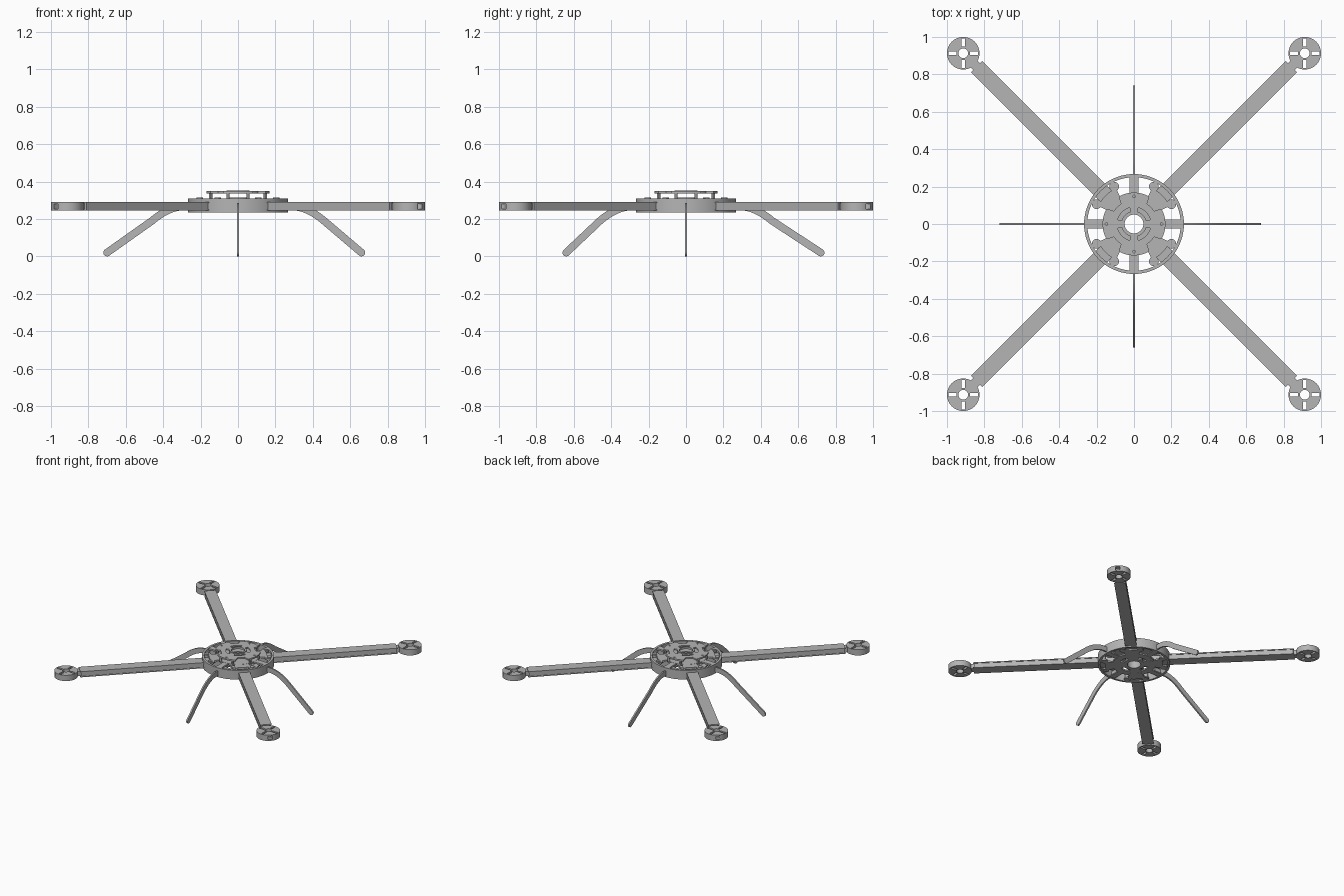
import bpy, bmesh
from math import cos, sin, pi, radians, degrees, hypot, atan2
from mathutils import Matrix, Vector

if "Cube" in bpy.data.objects:
    bpy.data.objects.remove(bpy.data.objects["Cube"], do_unlink=True)

GREY = (0.46, 0.46, 0.46, 1)
mat = bpy.data.materials.new("frame_grey")
mat.use_nodes = True
mat.diffuse_color = GREY
mat.node_tree.nodes["Principled BSDF"].inputs["Base Color"].default_value = GREY
parts = []


# ---- outline helpers (2D point lists) ----
def arc(r, a0, a1, n=12, c=(0, 0)):
    angles = [radians(a0 + (a1 - a0) * i / n) for i in range(n + 1)]
    return [(c[0] + r * cos(a), c[1] + r * sin(a)) for a in angles]


def circle(r, c=(0, 0), n=48):
    return arc(r, 0, 360, n, c)[:-1]


def sector(r0, r1, a0, a1):
    return arc(r0, a0, a1) + arc(r1, a1, a0)


def rect(x0, x1, y0, y1):
    return [(x0, y0), (x1, y0), (x1, y1), (x0, y1)]


def turn(deg, pts):
    a = radians(deg)
    return [(x * cos(a) - y * sin(a), x * sin(a) + y * cos(a)) for x, y in pts]


def plate(name, outlines, z0, z1, matrix=Matrix()):
    """Extruded flat shape; outlines inside the first one become holes."""
    cu = bpy.data.curves.new(name, "CURVE")
    cu.dimensions = "2D"
    cu.fill_mode = "BOTH"
    cu.extrude = (z1 - z0) / 2
    for pts in outlines:
        sp = cu.splines.new("POLY")
        sp.points.add(len(pts) - 1)
        for p, (x, y) in zip(sp.points, pts):
            p.co = (x, y, 0, 1)
        sp.use_cyclic_u = True
    tmp = bpy.data.objects.new(name + "_outline", cu)
    bpy.context.scene.collection.objects.link(tmp)
    dg = bpy.context.evaluated_depsgraph_get()
    me = bpy.data.meshes.new_from_object(tmp.evaluated_get(dg))
    bpy.data.objects.remove(tmp, do_unlink=True)
    bm = bmesh.new()
    bm.from_mesh(me)
    bmesh.ops.remove_doubles(bm, verts=bm.verts, dist=1e-5)
    bmesh.ops.translate(bm, verts=bm.verts, vec=(0, 0, (z0 + z1) / 2))
    bmesh.ops.transform(bm, verts=bm.verts, matrix=matrix)
    bmesh.ops.recalc_face_normals(bm, faces=bm.faces)
    bm.to_mesh(me)
    bm.free()
    me.name = name
    me.materials.clear()
    me.materials.append(mat)
    ob = bpy.data.objects.new(name, me)
    bpy.context.scene.collection.objects.link(ob)
    parts.append(ob)
    return ob


# ---- hub: outer ring, bottom plate, middle plate, centre tube ----
plate("hub_ring", [circle(0.267, n=72), circle(0.25, n=72)], 0.235, 0.31)
plate("bottom_plate", [circle(0.16), circle(0.05)]
      + [sector(0.08, 0.11, a - 20, a + 20) for a in (0, 90, 180, 270)], 0.236, 0.247)
plate("middle_plate", [circle(0.16), circle(0.05)], 0.296, 0.309)
plate("centre_tube", [circle(0.062), circle(0.05)], 0.236, 0.314)

# ---- top plate with a notch over each arm ----
top = []
for a in (0, 90, 180, 270):
    top += arc(0.168, a - 29, a + 29) + arc(0.128, a + 33, a + 57)
holes = [circle(0.05)]
for a in (0, 90, 180, 270):
    holes.append(sector(0.068, 0.09, a + 15, a + 75))
    holes.append(circle(0.007, arc(0.148, a, a, 1)[0], 12))
plate("top_plate", [top] + holes, 0.337, 0.349)
plate("top_collar", [circle(0.062), circle(0.05)], 0.337, 0.353)

# ---- spokes, clamp pads, bolts and standoffs, repeated per quarter ----
for q in range(4):
    a = 90 * q
    spin = Matrix.Rotation(radians(a), 4, "Z")
    for level, (z0, z1) in {"upper": (0.295, 0.308), "lower": (0.237, 0.246)}.items():
        plate(f"{level}_spoke_{q}", [rect(0.14, 0.255, -0.023, 0.023)], z0, z1, spin)
        plate(f"{level}_pad_{q}", [sector(0.13, 0.215, 27, 63)], z0 - 0.002, z1, spin)
        for b in (28, 62):
            ear = arc(0.226, b, b, 1)[0]
            plate(f"{level}_pad_ear_{q}_{b}", [circle(0.026, ear, 20)], z0 - 0.002, z1, spin)
    for b in (28, 62):
        bolt = arc(0.232, b, b, 1)[0]
        plate(f"bolt_{q}_{b}", [circle(0.017, bolt, 16)], 0.234, 0.314, spin)
    for b in (-20, 20):
        post = arc(0.156, b, b, 1)[0]
        plate(f"standoff_{q}_{b}", [circle(0.009, post, 12)], 0.3, 0.34, spin)

# ---- arms: box core with thin flanges, and a narrow neck to the pod ----
POD = 0.913
for q in range(4):
    a = 45 + 90 * q
    spin = Matrix.Rotation(radians(a), 4, "Z")
    plate(f"arm_core_{q}", [rect(0.11, 1.185, -0.038, 0.038)], 0.248, 0.287, spin)
    plate(f"arm_top_flange_{q}", [rect(0.11, 1.19, -0.043, 0.043)], 0.284, 0.291, spin)
    plate(f"arm_bottom_flange_{q}", [rect(0.11, 1.19, -0.043, 0.043)], 0.245, 0.251, spin)
    plate(f"arm_neck_{q}", [rect(1.18, 1.215, -0.026, 0.026)], 0.249, 0.286, spin)

    # motor pod with cross slots, shaft hole and a window in the outer wall
    sx, sy = (1 if cos(radians(a)) > 0 else -1), (1 if sin(radians(a)) > 0 else -1)
    move = Matrix.Translation((POD * sx, POD * sy, 0))
    slots = [turn(s, rect(0.036, 0.079, -0.009, 0.009)) for s in (0, 90, 180, 270)]
    pod = plate(f"motor_pod_{q}", [circle(0.087), circle(0.026, n=32)] + slots,
                0.244, 0.291, move)
    cutter = plate(f"pod_window_cutter_{q}", [rect(0.055, 0.12, -0.016, 0.016)],
                   0.254, 0.281, move @ spin)
    parts.remove(cutter)
    cutter.hide_render = True
    cutter.hide_viewport = True
    mod = pod.modifiers.new("window", "BOOLEAN")
    mod.operation = "DIFFERENCE"
    mod.solver = "EXACT"
    mod.object = cutter


# ---- landing legs: a bent strip with a rounded foot ----
def leg_outline(reach, half=0.02):
    foot = Vector((reach - half, half))
    knee = [Vector(p) for p in ((0.29, 0.266), (0.37, 0.266), (0.46, 0.19))]
    path = [Vector((0.2, 0.266))]
    for i in range(13):
        t = i / 12
        path.append(knee[0] * (1 - t) ** 2 + knee[1] * 2 * t * (1 - t) + knee[2] * t * t)
    path.append(foot)
    left, right = [], []
    for i, p in enumerate(path):
        d = (path[min(i + 1, len(path) - 1)] - path[max(i - 1, 0)]).normalized()
        n = Vector((-d.y, d.x)) * half
        left.append(tuple(p + n))
        right.append(tuple(p - n))
    end = degrees(atan2(d.y, d.x))
    return left + arc(half, end + 80, end - 80, 10, foot) + right[::-1]


for name, angle, reach in (("left", 0, 0.68), ("back", 90, 0.74),
                           ("right", 180, 0.72), ("front", 270, 0.66)):
    m = Matrix.Rotation(radians(angle), 4, "Z") @ Matrix.Rotation(pi / 2, 4, "X")
    plate(f"{name}_landing_leg", [leg_outline(reach)], -0.006, 0.006, m)

# ---- smooth the round walls, keep edges sharp ----
bpy.ops.object.select_all(action="DESELECT")
for ob in parts:
    ob.select_set(True)
bpy.context.view_layer.objects.active = parts[0]
bpy.ops.object.shade_smooth_by_angle(angle=radians(30))
